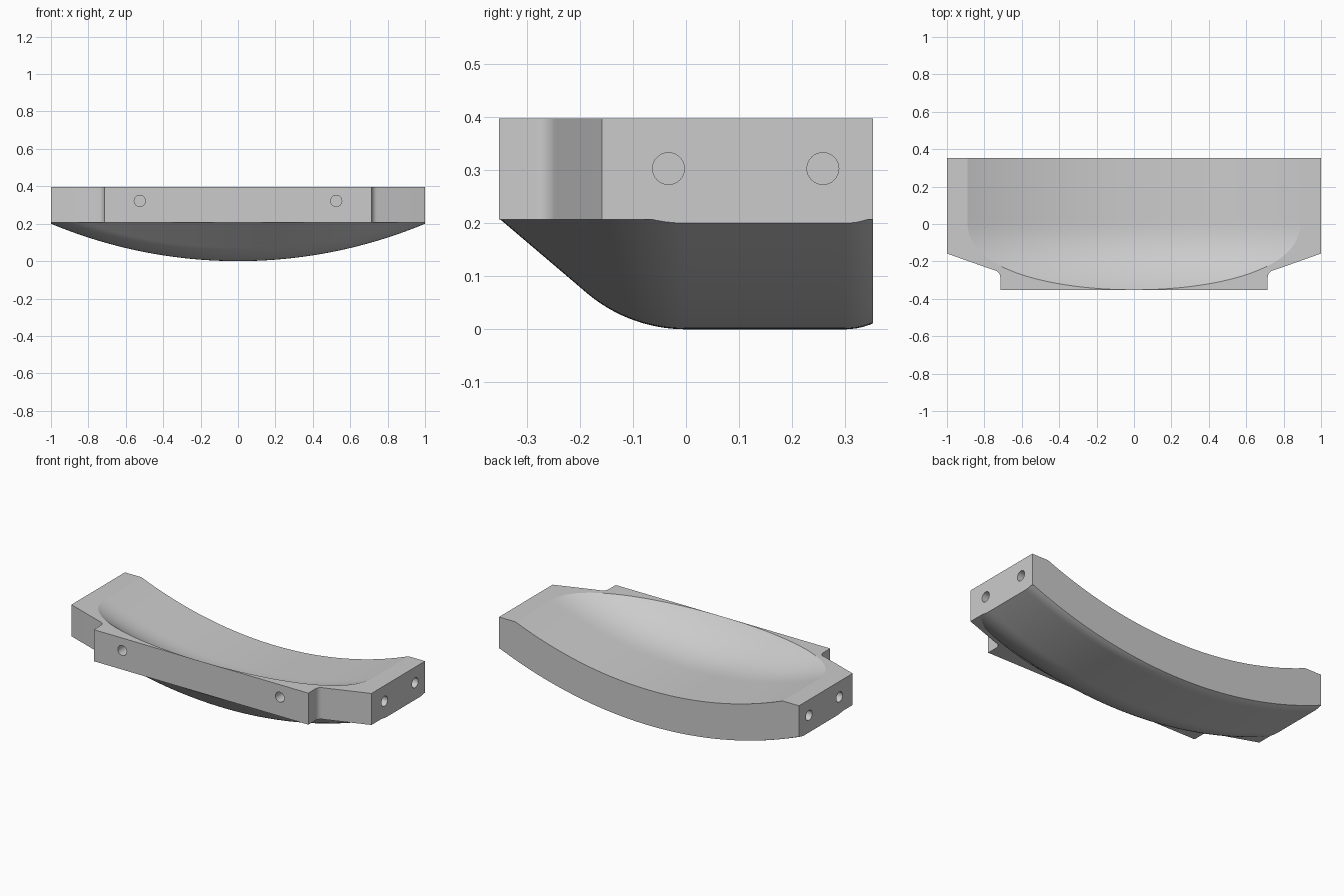
import bpy, bmesh, math
from mathutils import Matrix

cube = bpy.data.objects.get("Cube")
if cube:
    bpy.data.objects.remove(cube, do_unlink=True)

TOP, LEDGE, BACK, FRONT = 0.397, 0.207, 0.352, -0.352
RADIUS, THICK = 2.6, 0.224

grey = bpy.data.materials.new("light grey")
grey.use_nodes = True
grey.diffuse_color = (0.6, 0.6, 0.6, 1)
grey.node_tree.nodes["Principled BSDF"].inputs["Base Color"].default_value = (0.6, 0.6, 0.6, 1)


def add_object(name, bm):
    bmesh.ops.recalc_face_normals(bm, faces=bm.faces)
    mesh = bpy.data.meshes.new(name)
    bm.to_mesh(mesh)
    bm.free()
    mesh.materials.append(grey)
    obj = bpy.data.objects.new(name, mesh)
    bpy.context.collection.objects.link(obj)
    return obj


def prism(name, outline, low, high):
    bm = bmesh.new()
    face = bm.faces.new([bm.verts.new((x, y, low)) for x, y in outline])
    new = bmesh.ops.extrude_face_region(bm, geom=[face])["geom"]
    bmesh.ops.translate(bm, vec=(0, 0, high - low),
                        verts=[v for v in new if isinstance(v, bmesh.types.BMVert)])
    return add_object(name, bm)


def surface_block(name, height, far):
    """Solid between a curved sheet z = height(x, y) and a flat plane at z = far."""
    bm = bmesh.new()
    bmesh.ops.create_grid(bm, x_segments=90, y_segments=60, size=1,
                          matrix=Matrix.Diagonal((1.1, 0.4, 1, 1)))
    for v in bm.verts:
        v.co.z = height(v.co.x, v.co.y)
    rim = [e for e in bm.edges if e.is_boundary]
    new = bmesh.ops.extrude_edge_only(bm, edges=rim)["geom"]
    for v in new:
        if isinstance(v, bmesh.types.BMVert):
            v.co.z = far
    bmesh.ops.edgeloop_fill(bm, edges=[e for e in bm.edges if e.is_boundary])
    return add_object(name, bm)


def combine(target, cutter, operation):
    """Apply a boolean and discard the cutter."""
    cutter.hide_render = True
    mod = target.modifiers.new("cut", 'BOOLEAN')
    mod.operation, mod.object, mod.solver = operation, cutter, 'EXACT'
    bpy.context.view_layer.update()
    result = bpy.data.meshes.new_from_object(
        target.evaluated_get(bpy.context.evaluated_depsgraph_get()))
    target.modifiers.clear()
    target.data = result
    bpy.data.objects.remove(cutter, do_unlink=True)


def arc(x, r):
    return RADIUS - math.sqrt(r * r - x * x)


def underside(x, y):
    # round lower front, then a straight slope, with a softened back edge
    r, bend = 0.29, -0.195
    if y > 0:
        rise = 0.01 * (max(0, y - 0.3) / 0.05) ** 2
    elif y > bend:
        rise = r - math.sqrt(r * r - y * y)
    else:
        rise = r - math.sqrt(r * r - bend * bend) + 0.85 * (bend - y)
    return arc(x, RADIUS) + rise


def dish(x, y):
    rise = (TOP - THICK) * (max(0, 0.02 - y) / (0.02 - FRONT)) ** 2.4
    return arc(x, RADIUS - THICK) + rise


# Plan outline: wide body, tapered shoulders, filleted into the front tab
half = [(1, BACK), (1, -0.158), (0.76, -0.243)]
for i in range(7):
    a = math.radians(70 + 110 * i / 6 - 0)
    a = math.radians(108 + 72 * i / 6)
    half.append((0.753 + 0.038 * math.cos(a), -0.283 + 0.036 * math.sin(a)))
half = [(x, y) for x, y in half] + [(0.715, FRONT)]
outline = half + [(-x, y) for x, y in reversed(half)]
body = prism("curved_tray", outline, -0.1, TOP)

# Hollow the top
combine(body, surface_block("dish_cutter", dish, 1.2), 'DIFFERENCE')

# Shape the belly, leaving a flat ledge under the shoulders and tab
under = surface_block("belly_cutter", underside, -0.5)
box = [(-1.05, -0.38), (1.05, -0.38), (1.05, 0.38), (-1.05, 0.38)]
combine(under, prism("ledge_limit", box, -0.3, LEDGE), 'INTERSECT')
combine(body, under, 'DIFFERENCE')


# Blind screw holes in the front and both ends
def drill(x, y, z, axis):
    bm = bmesh.new()
    bmesh.ops.create_cone(bm, cap_ends=True, segments=32, radius1=0.03, radius2=0.03, depth=0.16,
                          matrix=Matrix.Translation((x, y, z)) @ Matrix.Rotation(math.pi / 2, 4, axis))
    combine(body, add_object("drill", bm), 'DIFFERENCE')


for side in (-1, 1):
    drill(side * 0.525, FRONT, 0.322, 'X')
    for y in (-0.033, 0.258):
        drill(side, y, 0.303, 'Y')

# Smooth curves, sharp rims
for o in bpy.context.selected_objects:
    o.select_set(False)
body.select_set(True)
bpy.context.view_layer.objects.active = body
bpy.ops.object.shade_smooth_by_angle(angle=math.radians(20))
